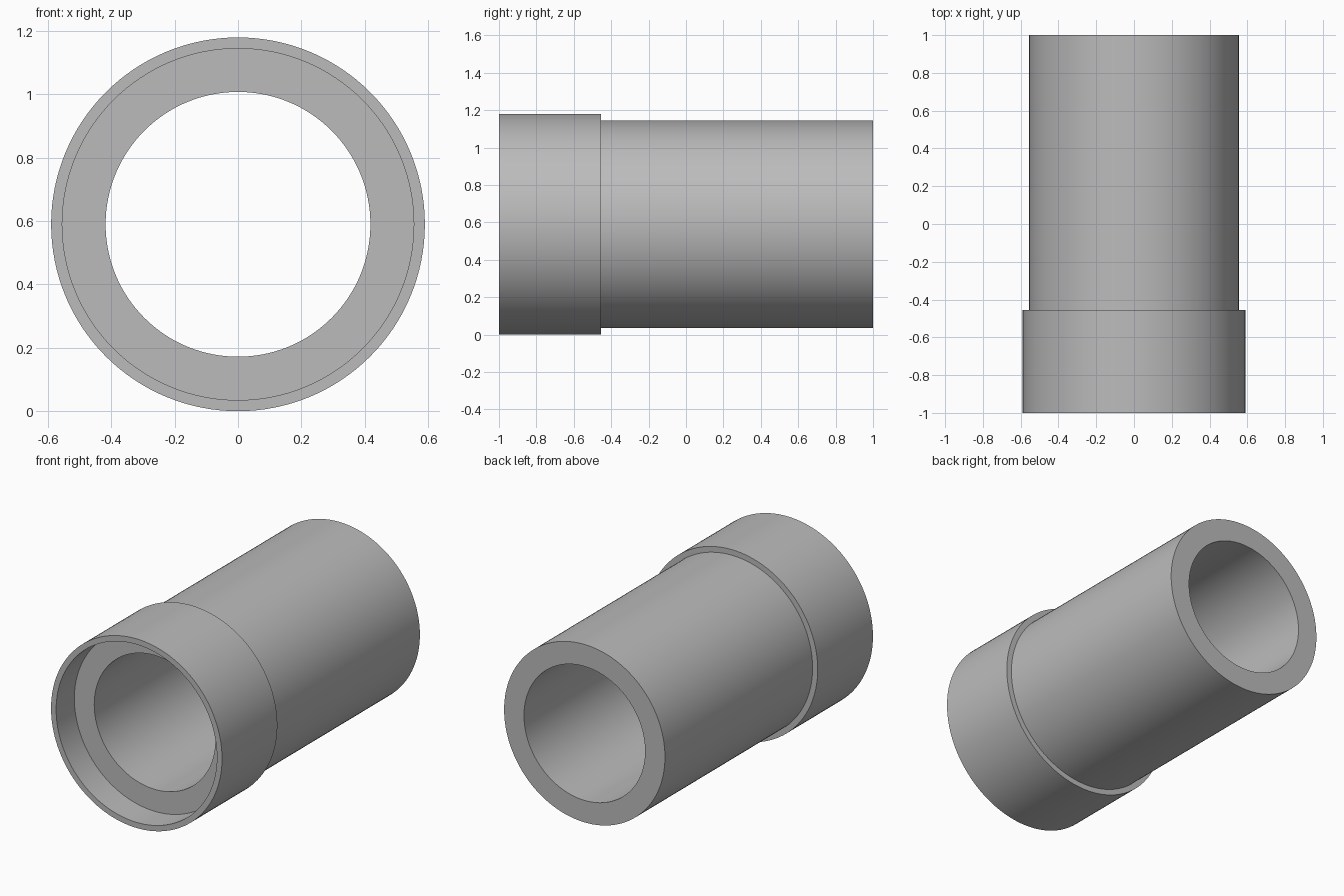
import bpy
import bmesh
from math import radians, tau
from mathutils import Vector

cube = bpy.data.objects.get("Cube")
if cube:
    bpy.data.objects.remove(cube, do_unlink=True)

# Main dimensions
SEGMENTS = 128
COLLAR_R, PIPE_R, BORE_R = 0.59, 0.555, 0.418
FRONT, SOCKET_FLOOR, COLLAR_END, BACK = -1.0, -0.82, -0.455, 1.0

# Plain grey material
grey = bpy.data.materials.new("plain_grey")
grey.use_nodes = True
colour = (0.5, 0.5, 0.5, 1.0)
grey.diffuse_color = colour
grey.node_tree.nodes["Principled BSDF"].inputs["Base Color"].default_value = colour

# Closed wall section (radius, y): collar, pipe, bore, socket
section = [
    (COLLAR_R, FRONT), (COLLAR_R, COLLAR_END),
    (PIPE_R, COLLAR_END), (PIPE_R, BACK),
    (BORE_R, BACK), (BORE_R, SOCKET_FLOOR),
    (PIPE_R, SOCKET_FLOOR), (PIPE_R, FRONT),
]

# Spin the section around the pipe axis
bm = bmesh.new()
verts = [bm.verts.new((r, y, 0)) for r, y in section]
edges = [bm.edges.new((a, b)) for a, b in zip(verts, verts[1:] + verts[:1])]
bmesh.ops.spin(bm, geom=verts + edges, cent=Vector(), axis=Vector((0, 1, 0)),
               angle=tau, steps=SEGMENTS, use_merge=True)
bmesh.ops.remove_doubles(bm, verts=bm.verts, dist=0.0001)
bmesh.ops.recalc_face_normals(bm, faces=bm.faces)
mesh = bpy.data.meshes.new("socketed_pipe")
bm.to_mesh(mesh)
bm.free()
mesh.materials.append(grey)

# Rest the pipe on the ground, round faces smooth and rims sharp
pipe = bpy.data.objects.new("socketed_pipe", mesh)
pipe.location.z = COLLAR_R
bpy.context.collection.objects.link(pipe)
bpy.ops.object.select_all(action="DESELECT")
pipe.select_set(True)
bpy.context.view_layer.objects.active = pipe
bpy.ops.object.shade_smooth_by_angle(angle=radians(30))
